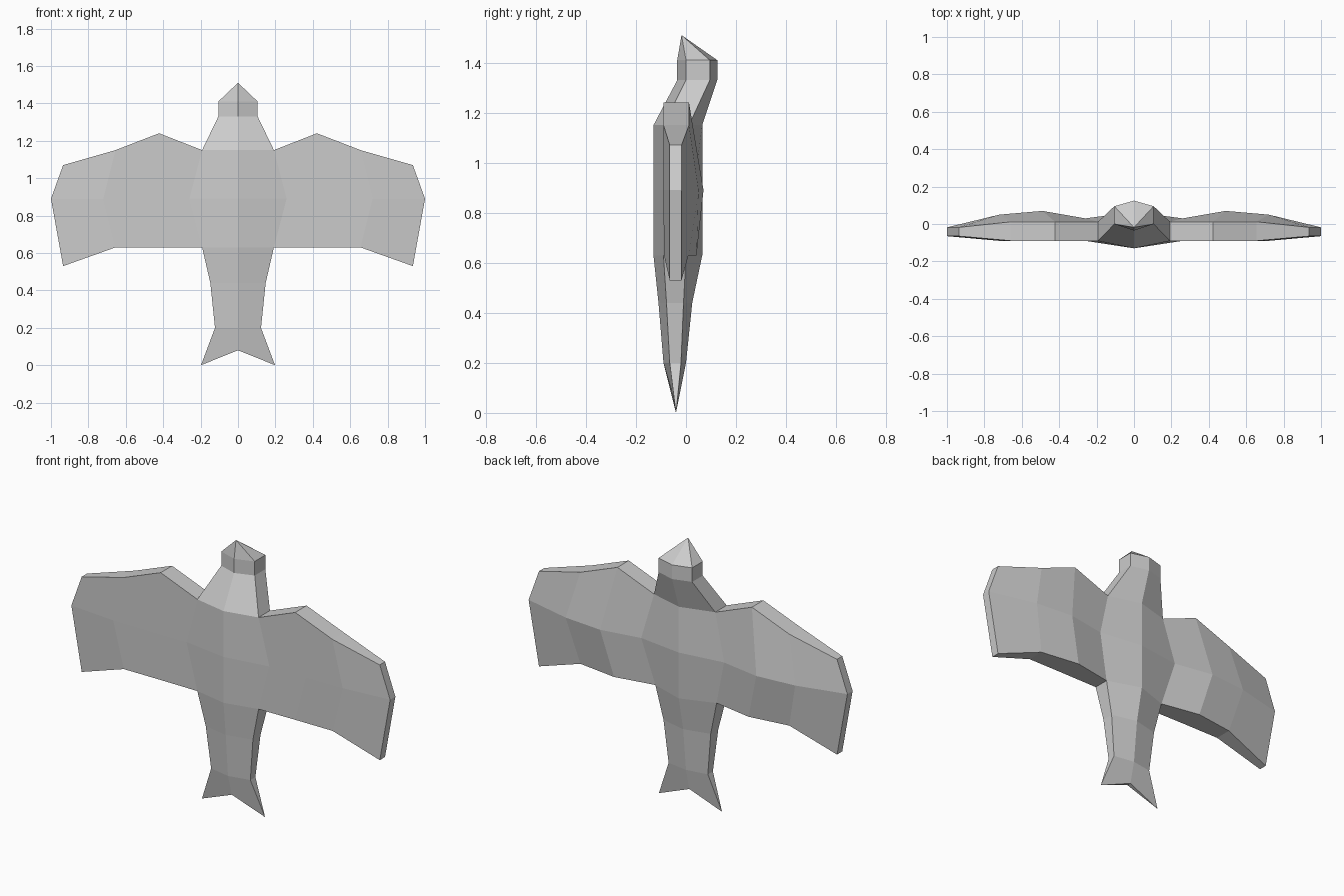
import bpy, bmesh

cube = bpy.data.objects.get("Cube")
if cube:
    bpy.data.objects.remove(cube, do_unlink=True)

grey = bpy.data.materials.new("plain grey")
grey.use_nodes = True
COLOUR = (0.6, 0.6, 0.6, 1)
grey.diffuse_color = COLOUR
grey.node_tree.nodes["Principled BSDF"].inputs["Base Color"].default_value = COLOUR


def finish(bm, name):
    """Weld collapsed corners, fix normals and make a flat-shaded object."""
    bmesh.ops.remove_doubles(bm, verts=bm.verts, dist=0.0005)
    bmesh.ops.recalc_face_normals(bm, faces=bm.faces)
    mesh = bpy.data.meshes.new(name)
    bm.to_mesh(mesh)
    bm.free()
    mesh.materials.append(grey)
    obj = bpy.data.objects.new(name, mesh)
    bpy.context.collection.objects.link(obj)
    return obj


def loft(bm, rings):
    """Join rings of equal length with quads."""
    loops = [[bm.verts.new(p) for p in ring] for ring in rings]
    for a, b in zip(loops, loops[1:]):
        n = len(a)
        for i in range(n):
            j = (i + 1) % n
            bm.faces.new((a[i], a[j], b[j], b[i]))
    return loops


# Body: six-sided rings from the forked tail up to the beak tip
# side z, centre z, half width, front ridge y, front side y, back side y, back ridge y
BODY = [
    (0.00, 0.08, 0.198, -0.055, -0.040, -0.040, -0.030),
    (0.20, 0.20, 0.123, -0.090, -0.065, -0.020, 0.000),
    (0.44, 0.44, 0.148, -0.110, -0.078, -0.010, 0.025),
    (0.63, 0.63, 0.192, -0.130, -0.090, 0.000, 0.065),
    (0.89, 0.89, 0.260, -0.130, -0.090, 0.030, 0.065),
    (1.15, 1.15, 0.192, -0.130, -0.090, 0.012, 0.065),
    (1.33, 1.33, 0.105, -0.035, 0.000, 0.095, 0.125),
    (1.41, 1.41, 0.105, -0.035, 0.000, 0.095, 0.125),
    (1.51, 1.51, 0.000, -0.018, -0.018, -0.018, -0.018),
]
bm = bmesh.new()
body = loft(bm, [
    [(0, f, zc), (w, sf, z), (w, sb, z), (0, b, zc), (-w, sb, z), (-w, sf, z)]
    for z, zc, w, f, sf, sb, b in BODY])
tail = body[0]
bm.faces.new(tail[:4])                                # underside of the tail fork
bm.faces.new((tail[3], tail[4], tail[5], tail[0]))
finish(bm, "body")

# Wing: sections from root to tip, each with top, middle and bottom (x, z, front y, back y)
WING = [
    [(0.192, 1.15, -0.090, 0.012), (0.26, 0.89, -0.090, 0.030), (0.192, 0.63, -0.090, 0.000)],
    [(0.422, 1.24, -0.090, 0.012), (0.49, 0.89, -0.090, 0.070), (0.422, 0.63, -0.088, 0.042)],
    [(0.655, 1.15, -0.090, 0.012), (0.72, 0.89, -0.090, 0.050), (0.655, 0.63, -0.088, 0.010)],
    [(0.935, 1.07, -0.065, -0.018), (1.00, 0.89, -0.065, -0.018), (0.935, 0.53, -0.065, -0.018)],
]
bm = bmesh.new()
wing = loft(bm, [
    [(x, f, z) for x, z, f, b in section] + [(x, b, z) for x, z, f, b in reversed(section)]
    for section in WING])
tip = wing[-1]
bm.faces.new((tip[0], tip[1], tip[4], tip[5]))        # wing tip edge
bm.faces.new((tip[1], tip[2], tip[3], tip[4]))
wings = finish(bm, "wings")
mirror = wings.modifiers.new("mirror", 'MIRROR')
mirror.use_axis[0] = True
mirror.use_mirror_merge = False
